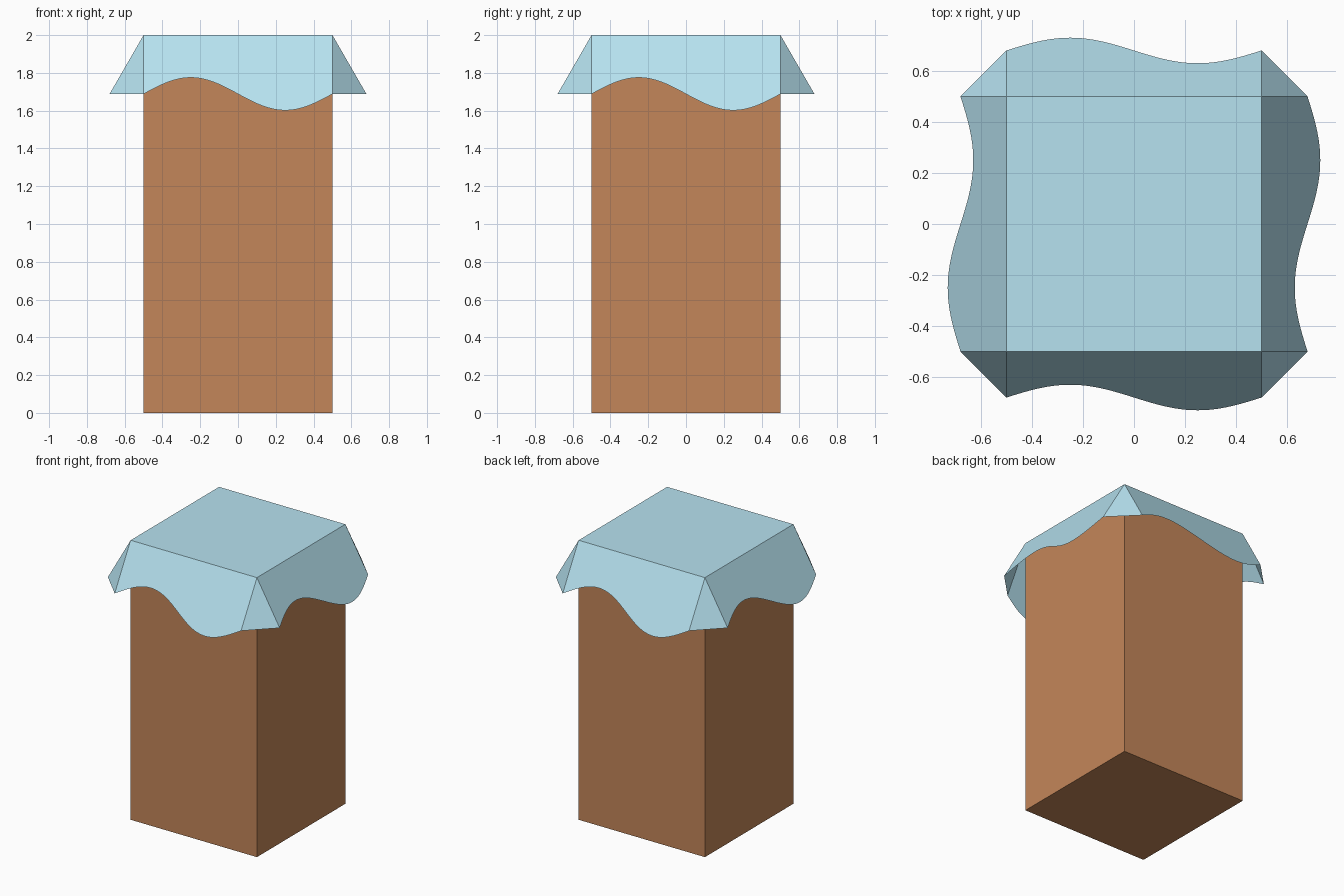
import bpy, bmesh
from math import sin, cos, pi, radians
from mathutils import Matrix, Vector

if "Cube" in bpy.data.objects:
    bpy.data.objects.remove(bpy.data.objects["Cube"])

H, R = 2.0, 0.5            # post height and half width
LEN, WAVE = 0.36, 0.1      # flap length and hem wave
TILT = radians(30)         # flap angle from vertical
N = 64                     # hem segments


def make(name, bm, color):
    mesh = bpy.data.meshes.new(name)
    bm.to_mesh(mesh)
    bm.free()
    obj = bpy.data.objects.new(name, mesh)
    bpy.context.collection.objects.link(obj)
    mat = bpy.data.materials.new(name + "_colour")
    mat.diffuse_color = (*color, 1)
    mat.use_nodes = True
    mat.node_tree.nodes["Principled BSDF"].inputs["Base Color"].default_value = mat.diffuse_color
    mesh.materials.append(mat)
    return obj


# Post: plain square block, a hair below the cloth
bm = bmesh.new()
bmesh.ops.create_cube(bm, size=1)
bmesh.ops.transform(bm, verts=bm.verts,
                    matrix=Matrix.Translation((0, 0, (H - 0.001) / 2)) @ Matrix.Diagonal((2 * R, 2 * R, H - 0.001, 1)))
make("post", bm, (0.55, 0.24, 0.10))


# Cloth: flat top, four wavy tilted flaps, triangular corner folds
def hem(x):
    d = LEN + WAVE * sin(2 * pi * x)
    return Vector((x, -R - d * sin(TILT), H - d * cos(TILT)))


bm = bmesh.new()


def face(points, rot):
    bm.faces.new([bm.verts.new(rot @ Vector(p)) for p in points])


xs = [-R + i * 2 * R / N for i in range(N + 1)]
quarter = Matrix.Rotation(pi / 2, 3, 'Z')
for k in range(4):
    rot = Matrix.Rotation(k * pi / 2, 3, 'Z')
    for a, b in zip(xs, xs[1:]):
        face([(a, -R, H), hem(a), hem(b), (b, -R, H)], rot)
    face([(R, -R, H), hem(R), quarter @ hem(-R)], rot)
face([(-R, -R, H), (R, -R, H), (R, R, H), (-R, R, H)], Matrix.Identity(3))
bmesh.ops.remove_doubles(bm, verts=bm.verts, dist=1e-5)
make("cloth_cover", bm, (0.47, 0.76, 0.87))
